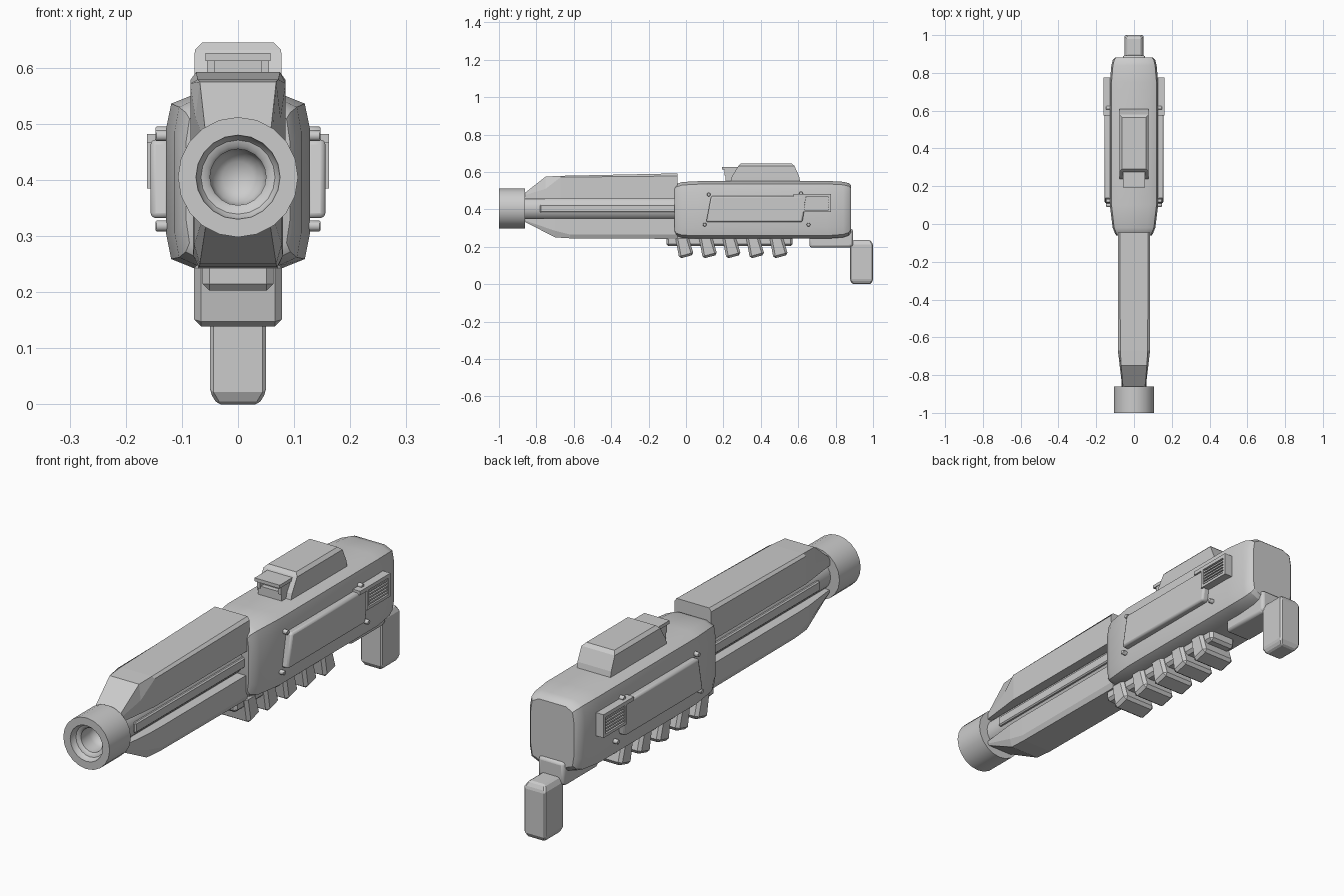
import bpy, bmesh, math
from mathutils import Matrix

if "Cube" in bpy.data.objects:
    bpy.data.objects.remove(bpy.data.objects["Cube"], do_unlink=True)

grey = bpy.data.materials.new("plain grey")
grey.diffuse_color = (0.6, 0.6, 0.6, 1)
grey.use_nodes = True
grey.node_tree.nodes["Principled BSDF"].inputs["Base Color"].default_value = (0.6, 0.6, 0.6, 1)


def finish(name, bm, bevel=0, segments=1, smooth=None):
    bmesh.ops.recalc_face_normals(bm, faces=bm.faces)
    mesh = bpy.data.meshes.new(name)
    bm.to_mesh(mesh)
    bm.free()
    mesh.materials.append(grey)
    ob = bpy.data.objects.new(name, mesh)
    bpy.context.collection.objects.link(ob)
    if bevel:
        mod = ob.modifiers.new("bevel", "BEVEL")
        mod.width, mod.segments = bevel, segments
        mod.limit_method, mod.angle_limit = "ANGLE", math.radians(30)
    if smooth:
        bpy.ops.object.select_all(action="DESELECT")
        ob.select_set(True)
        bpy.context.view_layer.objects.active = ob
        bpy.ops.object.shade_smooth_by_angle(angle=math.radians(smooth))
    return ob


def loft(name, rings, **kw):
    """Skin a closed solid through rings with equal point counts."""
    bm = bmesh.new()
    loops = [[bm.verts.new(p) for p in ring] for ring in rings]
    n = len(loops[0])
    for a, b in zip(loops, loops[1:]):
        for i in range(n):
            j = (i + 1) % n
            bm.faces.new((a[i], a[j], b[j], b[i]))
    bm.faces.new(loops[0])
    bm.faces.new(loops[-1])
    return finish(name, bm, **kw)


def box(name, x0, x1, y0, y1, z0, z1, **kw):
    ring = lambda y: [(x0, y, z0), (x1, y, z0), (x1, y, z1), (x0, y, z1)]
    return loft(name, [ring(y0), ring(y1)], **kw)


def side_prism(name, outline, x0, x1, **kw):
    """Extrude a (y, z) outline along x."""
    return loft(name, [[(x, y, z) for y, z in outline] for x in (x0, x1)], **kw)


def lathe(name, profile, sides, z, **kw):
    """Turn (radius, y) points around the barrel axis; ends close at radius 0."""
    bm = bmesh.new()
    rings = []
    for r, y in profile:
        angles = [2 * math.pi * i / sides for i in range(sides)]
        rings.append([bm.verts.new((r * math.sin(a), y, z + r * math.cos(a))) for a in angles])
    for a, b in zip(rings, rings[1:]):
        for i in range(sides):
            j = (i + 1) % sides
            bm.faces.new((a[i], a[j], b[j], b[i]))
    bmesh.ops.remove_doubles(bm, verts=bm.verts, dist=0.0001)
    return finish(name, bm, **kw)


# Muzzle with a hollow bore, and the barrel behind it
AXIS = 0.405
lathe("muzzle", [(0, -0.86), (0.107, -0.86), (0.107, -1), (0.075, -1), (0.073, -0.985),
                 (0.066, -0.975), (0.056, -0.972), (0.05, -0.965), (0.05, -0.91),
                 (0.044, -0.89), (0.028, -0.875), (0, -0.87)], 20, AXIS, smooth=35)
lathe("barrel", [(0, -0.87), (0.066, -0.87), (0.066, 0), (0, 0)], 20, AXIS, smooth=35)


# Upper and lower barrel guards with tapered noses
def guard(name, stations):
    rings = []
    for y, half, inner, edge, outer_half, outer in stations:
        right = [(half, inner), (half, edge), (outer_half, outer)]
        pts = right + [(-x, z) for x, z in reversed(right)]
        rings.append([(x, y, z) for x, z in pts])
    return loft(name, rings)


guard("upper_guard", [(-0.865, 0.062, 0.455, 0.475, 0.058, 0.485),
                      (-0.75, 0.076, 0.455, 0.51, 0.068, 0.575),
                      (-0.67, 0.085, 0.455, 0.572, 0.072, 0.579),
                      (-0.045, 0.085, 0.455, 0.578, 0.075, 0.592)])
guard("lower_guard", [(-0.865, 0.06, 0.352, 0.342, 0.055, 0.335),
                      (-0.7, 0.078, 0.352, 0.285, 0.068, 0.25),
                      (-0.62, 0.08, 0.352, 0.265, 0.07, 0.245),
                      (-0.045, 0.08, 0.352, 0.265, 0.07, 0.242)])
for side, s in (("left", 1), ("right", -1)):
    box(side + "_barrel_strip", s * 0.055, s * 0.074, -0.78, -0.05, 0.382, 0.425, bevel=0.005)

# Main body: faceted section that narrows at both ends
body = []
for y, w, lo, hi in ((-0.062, 0.093, 0.272, 0.525), (-0.052, 0.1, 0.256, 0.536),
                     (-0.02, 0.113, 0.246, 0.546), (0.1, 0.128, 0.243, 0.552),
                     (0.75, 0.128, 0.243, 0.552), (0.84, 0.12, 0.25, 0.547),
                     (0.87, 0.112, 0.26, 0.54), (0.882, 0.1, 0.275, 0.53)):
    right = [(0.62 * w, lo), (0.93 * w, lo + 0.016), (w, lo + 0.06),
             (w, hi - 0.06), (0.93 * w, hi - 0.016), (0.62 * w, hi)]
    body.append([(x, y, z) for x, z in right + [(-x, z) for x, z in reversed(right)]])
loft("main_body", body, smooth=32)


# Sight housing and its hooded window
def sight_ring(z, half, front, back):
    return [(-half, front, z), (half, front, z), (half, back, z), (-half, back, z)]


loft("sight_housing", [sight_ring(0.54, 0.078, 0.235, 0.612), sight_ring(0.575, 0.078, 0.245, 0.605),
                       sight_ring(0.632, 0.077, 0.28, 0.58), sight_ring(0.645, 0.064, 0.292, 0.565)])
box("sight_hood", -0.058, 0.058, 0.192, 0.3, 0.612, 0.626)
box("sight_base", -0.055, 0.055, 0.21, 0.3, 0.545, 0.588)
box("sight_window", -0.045, 0.045, 0.23, 0.3, 0.58, 0.615)
for s in (-1, 1):
    box("sight_cheek", s * 0.042, s * 0.055, 0.205, 0.3, 0.58, 0.615)

# Side panels, bolts and louvred vents
panel = [(0.108, 0.332), (0.622, 0.332), (0.645, 0.472), (0.135, 0.472)]
for side, s in (("left", 1), ("right", -1)):
    side_prism(side + "_panel", panel, s * 0.12, s * 0.156, bevel=0.009, segments=2, smooth=40)
    box(side + "_vent_back", s * 0.12, s * 0.152, 0.62, 0.775, 0.385, 0.48)
    box(side + "_vent_flange", s * 0.12, s * 0.162, 0.575, 0.775, 0.466, 0.482)
    box(side + "_vent_sill", s * 0.12, s * 0.162, 0.62, 0.775, 0.385, 0.397)
    for y in (0.62, 0.762):
        box(side + "_vent_post", s * 0.12, s * 0.162, y, y + 0.013, 0.385, 0.482)
    for i in range(5):
        z = 0.401 + i * 0.013
        box(side + "_vent_slat", s * 0.12, s * 0.159, 0.62, 0.775, z, z + 0.007)
    for y, z in ((0.122, 0.479), (0.1, 0.318), (0.655, 0.318), (0.615, 0.485)):
        bm = bmesh.new()
        bmesh.ops.create_cone(bm, cap_ends=True, segments=12, radius1=0.01, radius2=0.01, depth=0.04,
                              matrix=Matrix.Translation((s * 0.127, y, z)) @ Matrix.Rotation(math.pi / 2, 4, "Y"))
        finish(side + "_bolt", bm, bevel=0.002, smooth=35)

# Underside rail with five slanted grip teeth
box("under_rail", -0.063, 0.063, -0.105, 0.57, 0.203, 0.255, bevel=0.012)
for i in range(5):
    y = -0.058 + i * 0.126
    tooth = [(y, 0.255), (y + 0.07, 0.255), (y + 0.1, 0.157), (y + 0.022, 0.136)]
    side_prism("grip_tooth", tooth, -0.078, 0.078, bevel=0.012)

# Rear bracket and hanging handle
box("rear_arm", -0.06, 0.06, 0.66, 0.885, 0.196, 0.26, bevel=0.012, segments=2, smooth=40)
box("rear_bracket", -0.06, 0.06, 0.82, 0.893, 0.2, 0.296, bevel=0.012, segments=2, smooth=40)
handle = []
for z, half, inset in ((0, 0.037, 0.012), (0.022, 0.05, 0), (0.212, 0.05, 0), (0.236, 0.037, 0.014)):
    handle.append([(-half, 0.877 + inset, z), (half, 0.877 + inset, z),
                   (half, 1 - inset, z), (-half, 1 - inset, z)])
loft("rear_handle", handle, bevel=0.006)
